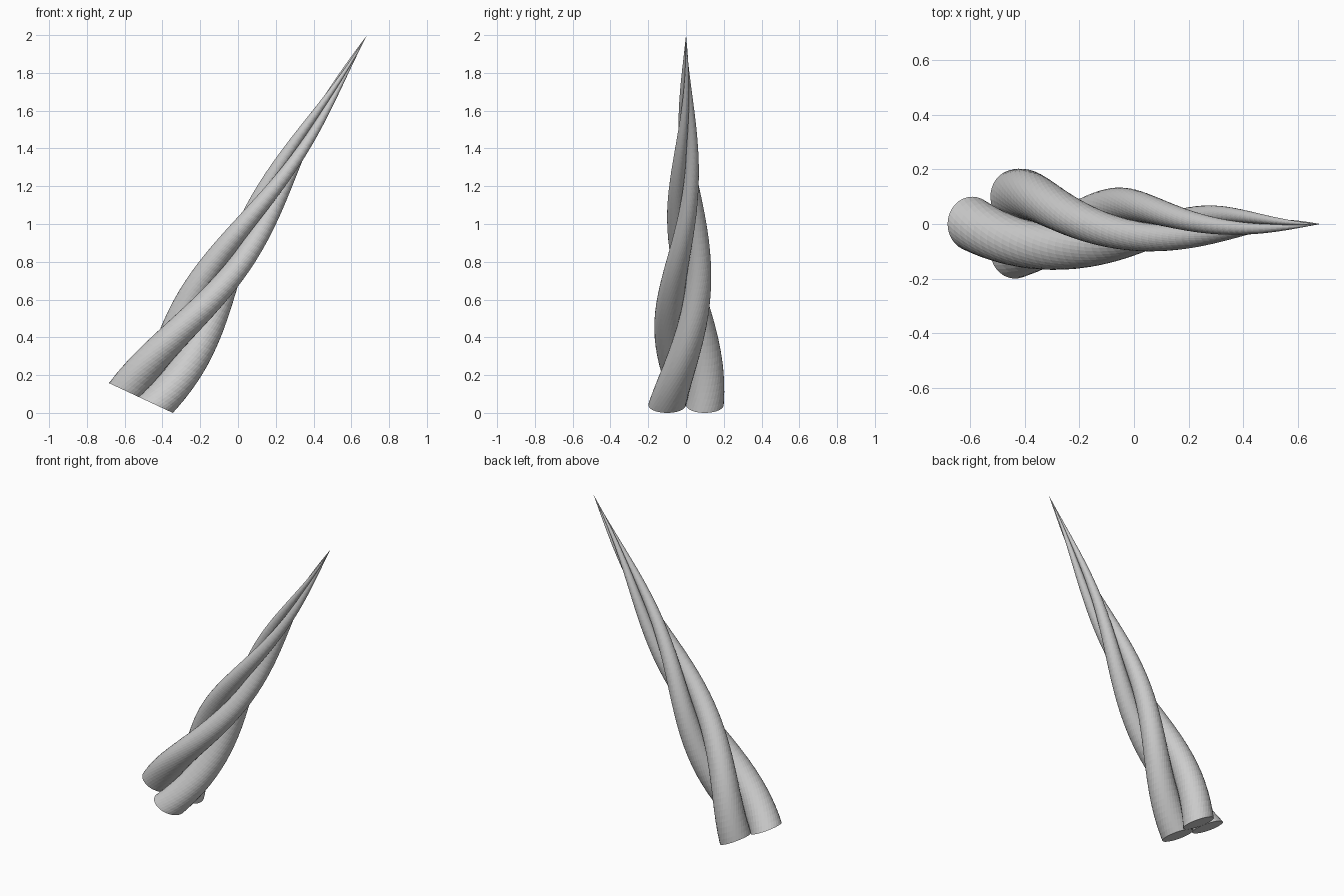
import bpy
import bmesh
from math import sin, cos, pi, radians
from mathutils import Vector

cube = bpy.data.objects.get("Cube")
if cube:
    bpy.data.objects.remove(cube, do_unlink=True)

RADIUS = 0.1                      # strand radius at the base
ORBIT = 2 * RADIUS / 3 ** 0.5     # three strands just touching
TILT = radians(25)                # tilt of every cross-section
SIDES, STEPS = 32, 64
BASE = Vector((-0.488, 0, 0.0666))
TIP = Vector((0.683, 0, 2.0))
ACROSS = Vector((cos(TILT), 0, -sin(TILT)))
SIDE = Vector((0, 1, 0))

grey = bpy.data.materials.new("light_grey")
grey.use_nodes = True
colour = (0.6, 0.6, 0.6, 1)
grey.diffuse_color = colour
grey.node_tree.nodes["Principled BSDF"].inputs["Base Color"].default_value = colour


def polar(angle, length):
    return (ACROSS * cos(angle) + SIDE * sin(angle)) * length


def make_strand(name, start):
    """Round strand making one full turn about the axis, tapering to the tip."""
    bm = bmesh.new()
    rings = []
    for i in range(STEPS):
        t = i / STEPS
        turn = start + 2 * pi * t
        middle = BASE.lerp(TIP, t) + polar(turn, ORBIT * (1 - t))
        rings.append([bm.verts.new(middle + polar(turn + 2 * pi * k / SIDES, RADIUS * (1 - t)))
                      for k in range(SIDES)])
    tip = bm.verts.new(TIP)
    bm.faces.new(rings[0])
    for k in range(SIDES):
        n = (k + 1) % SIDES
        for low, high in zip(rings, rings[1:]):
            bm.faces.new((low[k], low[n], high[n], high[k]))
        bm.faces.new((rings[-1][k], rings[-1][n], tip))
    bmesh.ops.recalc_face_normals(bm, faces=bm.faces)
    mesh = bpy.data.meshes.new(name)
    bm.to_mesh(mesh)
    bm.free()
    mesh.materials.append(grey)
    bpy.context.collection.objects.link(bpy.data.objects.new(name, mesh))


# Three strands, the first starting on the right
for j, name in enumerate(("strand_right", "strand_front", "strand_back")):
    make_strand(name, pi + j * 2 * pi / 3)
